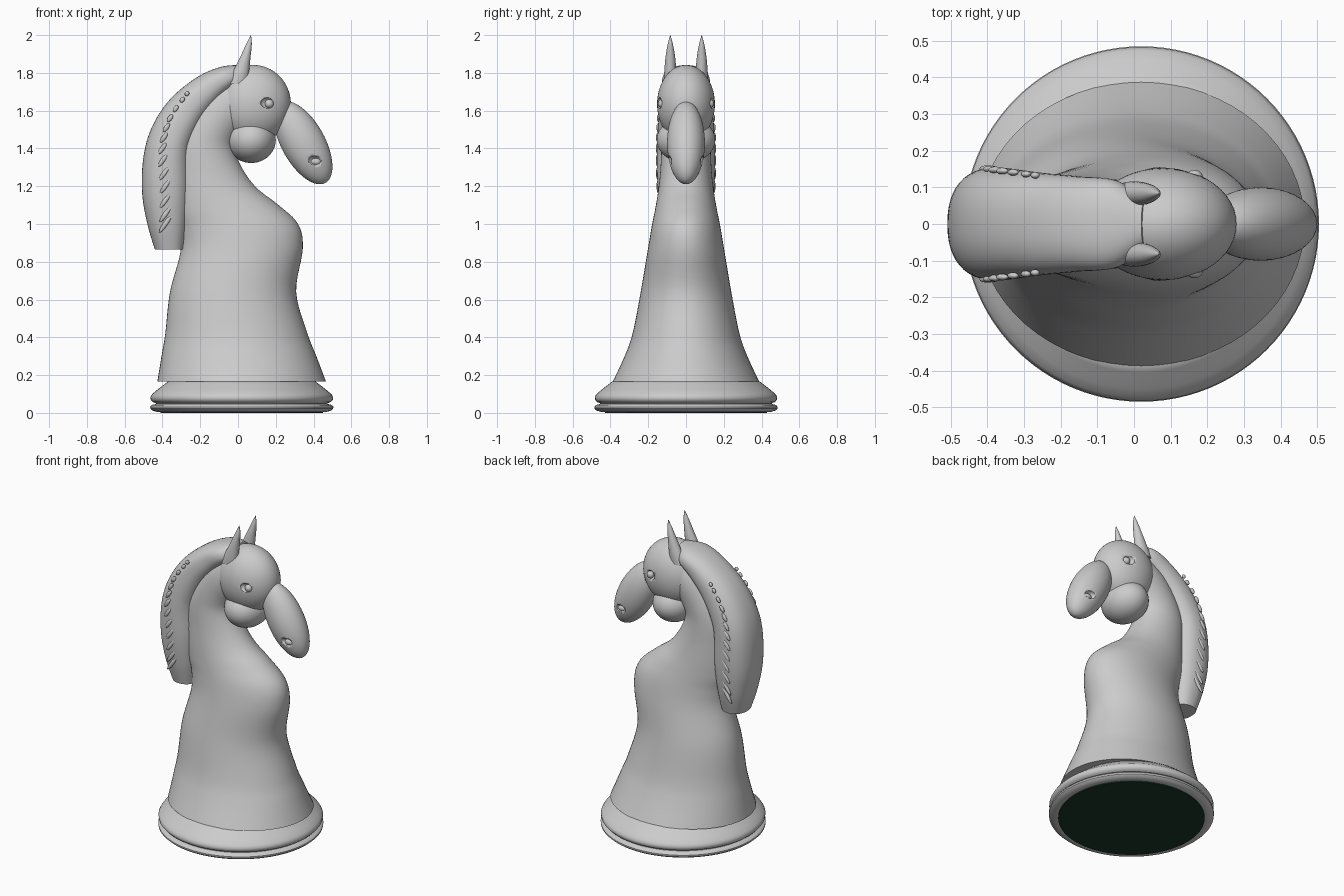
import bpy, bmesh
from math import sin, cos, pi, radians, copysign
from mathutils import Vector, Matrix

if "Cube" in bpy.data.objects:
    bpy.data.objects.remove(bpy.data.objects["Cube"])


def finish(name, bm, angle=50):
    bmesh.ops.recalc_face_normals(bm, faces=bm.faces[:])
    me = bpy.data.meshes.new(name)
    bm.to_mesh(me)
    bm.free()
    ob = bpy.data.objects.new(name, me)
    bpy.context.collection.objects.link(ob)
    bpy.ops.object.select_all(action='DESELECT')
    ob.select_set(True)
    bpy.context.view_layer.objects.active = ob
    bpy.ops.object.shade_smooth_by_angle(angle=radians(angle))
    return ob


def bridge(bm, rings, caps=True):
    n = len(rings[0])
    for a, b in zip(rings, rings[1:]):
        for i in range(n):
            bm.faces.new((a[i], a[(i + 1) % n], b[(i + 1) % n], b[i]))
    if caps:
        bm.faces.new(rings[0])
        bm.faces.new(rings[-1])


def spline(rows, steps):
    # Catmull-Rom through rows of equal-length tuples
    rows = [Vector(r) for r in rows]
    out = []
    for i in range(len(rows) - 1):
        p0, p1 = rows[max(i - 1, 0)], rows[i]
        p2, p3 = rows[i + 1], rows[min(i + 2, len(rows) - 1)]
        for k in range(steps):
            t = k / steps
            out.append(0.5 * (2 * p1 + (p2 - p0) * t + (2 * p0 - 5 * p1 + 4 * p2 - p3) * t * t
                              + (3 * p1 - p0 - 3 * p2 + p3) * t ** 3))
    return out + [rows[-1]]


def loft(name, sections, y=0, power=1.0, n=48, steps=6):
    # section: back x, back z, front x, front z, half depth
    bm = bmesh.new()
    rings = []
    for bx, bz, fx, fz, h in spline(sections, steps):
        ring = []
        for i in range(n):
            c, s = cos(2 * pi * i / n), sin(2 * pi * i / n)
            c, s = (copysign(abs(v) ** power, v) for v in (c, s))
            u = (1 + c) / 2
            ring.append(bm.verts.new((bx + (fx - bx) * u, y + h * s, bz + (fz - bz) * u)))
        rings.append(ring)
    bridge(bm, rings)
    return finish(name, bm)


def lathe(name, profile, cx, n=96):
    bm = bmesh.new()
    rings = [[bm.verts.new((cx + r * cos(2 * pi * i / n), r * sin(2 * pi * i / n), z))
              for i in range(n)] for r, z in profile]
    bridge(bm, rings)
    return finish(name, bm, 40)


def ellipsoid(name, loc, radii, tilt=0, u=48, v=32):
    bm = bmesh.new()
    m = (Matrix.Translation(loc) @ Matrix.Rotation(radians(tilt), 4, 'Y')
         @ Matrix.Diagonal((*radii, 1)))
    bmesh.ops.create_uvsphere(bm, u_segments=u, v_segments=v, radius=1, matrix=m)
    return finish(name, bm)


def carve(target, cutter):
    mod = target.modifiers.new("carve", 'BOOLEAN')
    mod.operation = 'DIFFERENCE'
    mod.solver = 'EXACT'
    mod.object = cutter
    bpy.context.view_layer.objects.active = target
    bpy.ops.object.modifier_apply(modifier=mod.name)
    bpy.data.objects.remove(cutter)


# Base with two rounded rings, and the felt pad below
lathe("base", [(.43, .006), (.445, .004), (.473, .012), (.484, .022), (.485, .032), (.477, .042),
               (.455, .047), (.455, .051), (.472, .058), (.482, .07), (.483, .085), (.474, .1),
               (.45, .12), (.425, .14), (.405, .155), (.39, .167)], .02)
felt = lathe("felt_pad", [(.43, 0), (.43, .02)], .02)
green = bpy.data.materials.new("felt_green")
green.diffuse_color = (.01, .04, .025, 1)
green.use_nodes = True
green.node_tree.nodes["Principled BSDF"].inputs["Base Color"].default_value = green.diffuse_color
felt.data.materials.append(green)

# Body and neck in one sweep, bending forward into the head
loft("body_neck", [
    (-.427, .165, .466, .165, .388), (-.405, .3, .415, .3, .325),
    (-.385, .42, .368, .42, .283), (-.36, .64, .308, .64, .24),
    (-.305, .85, .343, .87, .203), (-.31, .97, .318, 1.0, .182),
    (-.335, 1.06, .215, 1.1, .163), (-.345, 1.15, .1, 1.19, .148),
    (-.35, 1.27, .025, 1.29, .136), (-.345, 1.42, -.02, 1.4, .13),
    (-.29, 1.56, 0, 1.47, .127), (-.18, 1.71, .05, 1.52, .122),
    (-.03, 1.8, .1, 1.56, .11)], n=64)

# Mane crest along the back of the neck
loft("mane", [
    (-.44, .865, -.285, .865, .09), (-.48, 1.0, -.265, 1.0, .125),
    (-.508, 1.17, -.25, 1.17, .148), (-.5, 1.36, -.25, 1.36, .154),
    (-.455, 1.515, -.225, 1.455, .15), (-.36, 1.66, -.165, 1.565, .14),
    (-.22, 1.775, -.09, 1.655, .13), (-.09, 1.832, -.01, 1.73, .118),
    (.02, 1.842, .04, 1.77, .06)], power=.85)

# Head masses
head = ellipsoid("head", (.08, 0, 1.635), (.2, .153, .207))
ellipsoid("jaw", (.07, 0, 1.445), (.13, .155, .122))
muzzle = ellipsoid("muzzle", (.345, 0, 1.43), (.115, .1, .243), -29)

for side, s in (("right", -1), ("left", 1)):
    # Eye socket with eyeball
    carve(head, ellipsoid("socket_cutter", (.16, s * .148, 1.64), (.04, .03, .03), 8, 24, 16))
    ellipsoid("eyeball_" + side, (.165, s * .127, 1.637), (.023, .021, .023), 0, 24, 16)
    # Nostril
    carve(muzzle, ellipsoid("nostril_cutter", (.41, s * .093, 1.335), (.038, .03, .025), 0, 24, 16))
    ellipsoid("nostril_" + side, (.412, s * .068, 1.33), (.026, .014, .018), 0, 24, 16)
    # Pointed ear
    loft("ear_" + side, [
        (-.06, 1.74, .05, 1.74, .033), (-.04, 1.78, .058, 1.8, .033),
        (.01, 1.88, .066, 1.88, .026), (.042, 1.95, .073, 1.95, .014),
        (.067, 2.0, .069, 2.0, .001)], y=s * .083, n=24, steps=4)
    # Slanted hair strands along the mane, shrinking upward
    path = spline([(-.385, 1.0, .128), (-.385, 1.2, .147), (-.4, 1.4, .151),
                   (-.36, 1.56, .145), (-.27, 1.69, .133)], 3)
    for i, (x, z, y) in enumerate(path):
        size = .055 - .0035 * i
        ellipsoid(f"mane_strand_{side}_{i + 1}", (x, s * y, z), (.012, .009, size), 35, 16, 10)
